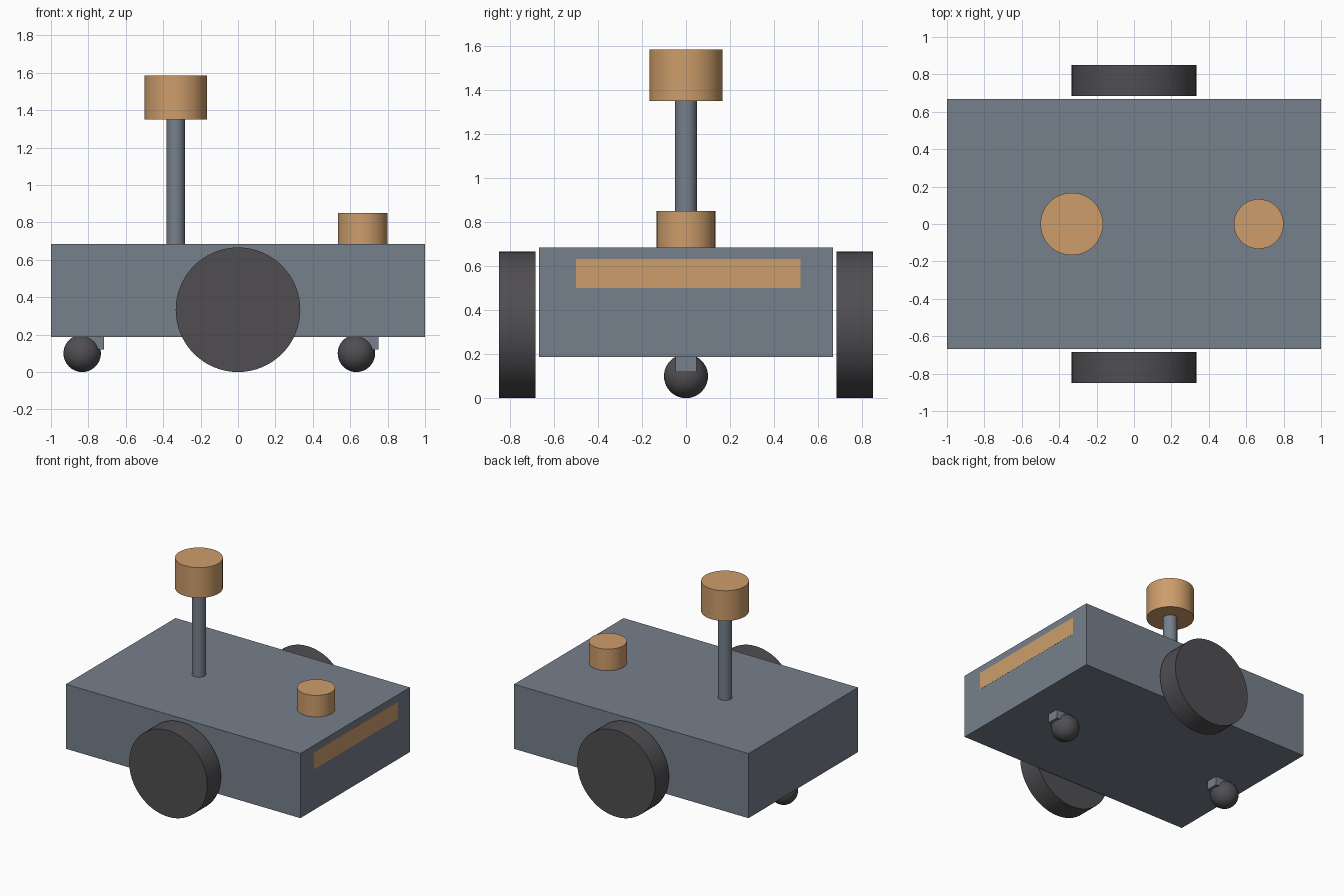
import bpy, math

cube = bpy.data.objects.get("Cube")
if cube:
    bpy.data.objects.remove(cube, do_unlink=True)


def material(name, rgb):
    m = bpy.data.materials.new(name)
    m.use_nodes = True
    m.diffuse_color = (*rgb, 1)
    m.node_tree.nodes["Principled BSDF"].inputs["Base Color"].default_value = (*rgb, 1)
    return m


SLATE = material("slate grey", (0.18, 0.215, 0.26))
ORANGE = material("sensor orange", (0.61, 0.337, 0.147))
RUBBER = material("dark rubber", (0.08, 0.076, 0.082))


def finish(name, mat, smooth=False):
    ob = bpy.context.object
    ob.name = ob.data.name = name
    ob.data.materials.append(mat)
    if smooth:
        bpy.ops.object.shade_smooth_by_angle(angle=math.radians(35))
    return ob


def box(name, lo, hi, mat):
    bpy.ops.mesh.primitive_cube_add(size=1, location=[(a + b) / 2 for a, b in zip(lo, hi)])
    bpy.context.object.scale = [b - a for a, b in zip(lo, hi)]
    bpy.ops.object.transform_apply(location=False, rotation=False, scale=True)
    return finish(name, mat)


def cylinder(name, centre, radius, depth, mat, rot=(0, 0, 0)):
    bpy.ops.mesh.primitive_cylinder_add(vertices=64, radius=radius, depth=depth,
                                        location=centre, rotation=rot)
    return finish(name, mat, True)


# Chassis
BOTTOM, TOP = 0.187, 0.685
box("chassis", (-1, -0.667, BOTTOM), (0.999, 0.667, TOP), SLATE)

# Sensor strip set flush in the +x end
box("sensor_strip", (0.993, -0.5, 0.5), (1.0, 0.52, 0.633), ORANGE)

# Drive wheels
for side, y in (("right", -0.767), ("left", 0.767)):
    cylinder(side + "_wheel", (0, y, 0.333), 0.333, 0.167, RUBBER, (math.pi / 2, 0, 0))

# Ball casters with their brackets
for end, x in (("rear", -0.833), ("front", 0.633)):
    bpy.ops.mesh.primitive_uv_sphere_add(segments=40, ring_count=20, radius=0.1,
                                         location=(x, 0, 0.1))
    finish(end + "_caster_ball", RUBBER, True)
    box(end + "_caster_bracket", (x + 0.017, -0.047, 0.12), (x + 0.117, 0.047, BOTTOM + 0.01), SLATE)

# Mast with sensor head
cylinder("mast", (-0.333, 0, (TOP + 1.352) / 2), 0.05, 1.352 - TOP, SLATE)
cylinder("mast_sensor_head", (-0.333, 0, 1.468), 0.167, 0.233, ORANGE)

# Low sensor drum on the deck
cylinder("deck_sensor", (0.667, 0, 0.768), 0.133, 0.167, ORANGE)
